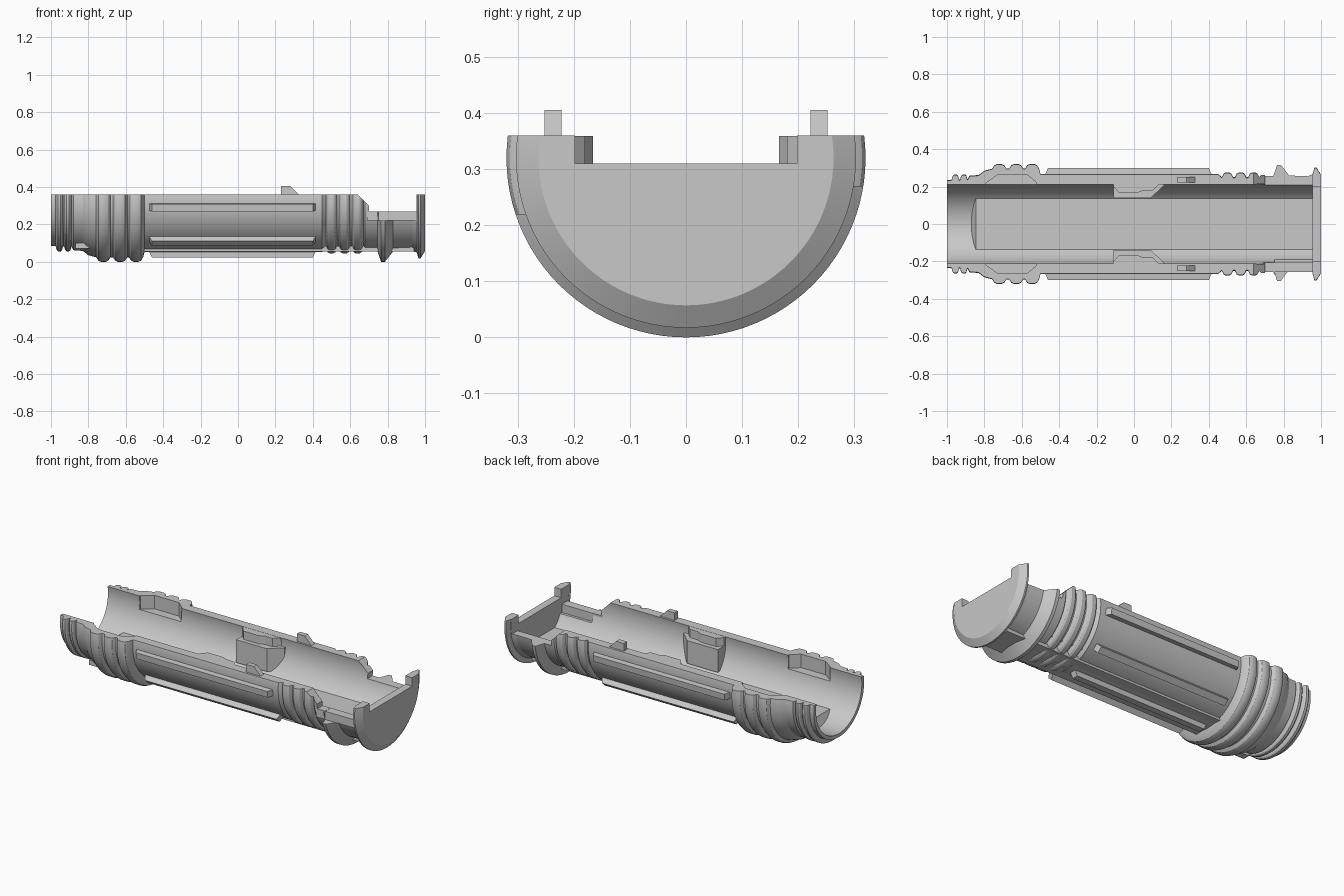
import bpy, bmesh, math
from mathutils import Matrix

if "Cube" in bpy.data.objects:
    bpy.data.objects.remove(bpy.data.objects["Cube"])

AXIS = 0.32   # height of the hilt axis
SPLIT = 0.36  # height of the split face
BORE = 0.214

grey = bpy.data.materials.new("plain_grey")
grey.use_nodes = True
colour = (0.58, 0.58, 0.58, 1)
grey.diffuse_color = colour
grey.node_tree.nodes["Principled BSDF"].inputs["Base Color"].default_value = colour


def finish(name, bm):
    bmesh.ops.recalc_face_normals(bm, faces=bm.faces)
    mesh = bpy.data.meshes.new(name)
    bm.to_mesh(mesh)
    bm.free()
    mesh.materials.append(grey)
    obj = bpy.data.objects.new(name, mesh)
    bpy.context.collection.objects.link(obj)
    return obj


def prism(name, points, low, high, matrix=Matrix()):
    """Extrude an outline in the local xy plane from low to high."""
    bm = bmesh.new()
    face = bm.faces.new([bm.verts.new((x, y, low)) for x, y in points])
    new = bmesh.ops.extrude_face_region(bm, geom=[face])["geom"]
    verts = [v for v in new if isinstance(v, bmesh.types.BMVert)]
    bmesh.ops.translate(bm, verts=verts, vec=(0, 0, high - low))
    bmesh.ops.transform(bm, matrix=matrix, verts=bm.verts)
    return finish(name, bm)


def box(name, x0, x1, y0, y1, z0, z1):
    return prism(name, [(x0, y0), (x1, y0), (x1, y1), (x0, y1)], z0, z1)


def revolve(name, points, steps=96):
    """Turn an (x, radius) outline round the hilt axis."""
    bm = bmesh.new()
    verts = [bm.verts.new((x, 0, AXIS - r)) for x, r in points]
    edges = [bm.edges.new((verts[i - 1], verts[i])) for i in range(len(verts))]
    bmesh.ops.spin(bm, geom=verts + edges, cent=(0, 0, AXIS), axis=(1, 0, 0),
                   angle=math.tau, steps=steps)
    bmesh.ops.remove_doubles(bm, verts=bm.verts, dist=0.0001)
    return finish(name, bm)


def rings(centres, half, low, high):
    """Outline of rounded rings with narrow grooves between them."""
    points = []
    for x in centres:
        points += [(x - half, low), (x - half * 0.7, high - 0.006),
                   (x - half * 0.35, high), (x + half * 0.35, high),
                   (x + half * 0.7, high - 0.006), (x + half, low)]
    return points


def cut(obj, cutters):
    for cutter in cutters:
        mod = obj.modifiers.new("cut", "BOOLEAN")
        mod.operation = "DIFFERENCE"
        mod.solver = "EXACT"
        mod.object = cutter
        cutter.hide_render = True
        cutter.hide_set(True)


def smooth(obj):
    bpy.ops.object.select_all(action="DESELECT")
    obj.select_set(True)
    bpy.context.view_layer.objects.active = obj
    for mod in list(obj.modifiers):
        bpy.ops.object.modifier_apply(modifier=mod.name)
    bpy.ops.object.shade_smooth_by_angle(angle=math.radians(25))


SIDEWAYS = Matrix.Rotation(math.pi / 2, 4, "X")

# Ridged half shell: outer outline, then straight bore
outline = [(-1, 0.235), (-0.985, 0.235)]
outline += rings((-0.955, -0.91), 0.02, 0.237, 0.264)      # thread at the open end
outline += [(-0.88, 0.258), (-0.83, 0.262), (-0.80, 0.285)]
outline += rings((-0.72, -0.63, -0.545), 0.038, 0.296, AXIS)  # large grip rings
outline += [(-0.50, 0.268), (0.45, 0.268)]
outline += rings((0.50, 0.57, 0.64), 0.03, 0.25, 0.275)    # small grip rings
outline += [(0.68, 0.262), (0.745, 0.262), (0.765, AXIS), (0.785, AXIS),
            (0.83, 0.264), (0.93, 0.26), (0.965, 0.275),
            (0.965, BORE), (-1, BORE)]
shell = revolve("half_shell", outline)

cutters = [
    box("split_cutter", -1.2, 1.2, -0.5, 0.5, SPLIT, 0.9),
    box("front_gap_cutter", 0.75, 0.955, -0.5, 0, 0.22, 0.5),
    box("gap_cutter", 0.70, 0.955, -0.45, 0.45, 0.27, 0.45),
    prism("slope_cutter", [(0.63, 0.37), (0.702, 0.298), (0.702, 0.37)],
          -0.4, 0.4, SIDEWAYS),
]
for s in (-1, 1):                               # pockets open to the split face
    pocket = [(-0.80, s * 0.19), (-0.79, s * 0.22), (-0.73, s * 0.262),
              (-0.57, s * 0.262), (-0.52, s * 0.22), (-0.52, s * 0.19)]
    cutters.append(prism("pocket_cutter", pocket, 0.28, 0.40))
cut(shell, cutters)
smooth(shell)

# Closed end with two raised corners
end_cap = revolve("end_cap", [(0.955, 0), (0.955, 0.265), (0.965, 0.303),
                              (0.975, 0.303), (1, 0.263), (1, 0)])
cut(end_cap, [cutters[0],
              box("cap_cutter", 0.8, 1.2, -0.198, 0.198, 0.31, 0.8)])
smooth(end_cap)

# Ledge along the front of the gap
box("gap_ledge", 0.69, 0.96, -0.257, -0.205, 0.22, 0.269)

# Flat floor along the bore, steep at the open end
prism("bore_floor", [(-0.87, 0.105), (-0.845, 0.157), (0.96, 0.157), (0.96, 0.105)],
      -0.137, 0.137, SIDEWAYS)

# Long grip fins round the underside
fin = [(-0.48, -0.255), (-0.46, -0.298), (0.40, -0.298), (0.42, -0.255)]
for degrees in (6, 48, 90, 132, 174):
    turn = Matrix.Translation((0, 0, AXIS)) @ Matrix.Rotation(math.radians(degrees), 4, "X")
    prism("grip_fin", fin, -0.019, 0.019, turn)

# Flat plate along the bottom
box("bottom_plate", -0.52, 0.94, -0.095, 0.095, 0.056, 0.085)

for s, side in ((-1, "right"), (1, "left")):
    # Alignment peg on the split face
    prism(side + "_peg", [(0.23, 0.34), (0.23, 0.405), (0.28, 0.405),
                          (0.325, SPLIT), (0.325, 0.34)],
          -s * 0.237 - 0.015, -s * 0.237 + 0.015, SIDEWAYS)
    # Inner block with a stepped top
    prism(side + "_block", [(-0.11, s * 0.14), (0.09, s * 0.14),
                            (0.16, s * 0.205), (0.16, s * 0.214), (-0.11, s * 0.214)],
          0.175, 0.31)
    prism(side + "_block_step", [(-0.11, s * 0.20), (-0.08, s * 0.166), (0.02, s * 0.166),
                                 (0.05, s * 0.18), (0.10, s * 0.18), (0.14, s * 0.22),
                                 (-0.11, s * 0.22)],
          0.30, SPLIT - 0.001)

# Small stud near the open end
box("side_stud", -0.87, -0.79, -0.15, -0.11, 0.07, 0.10)
